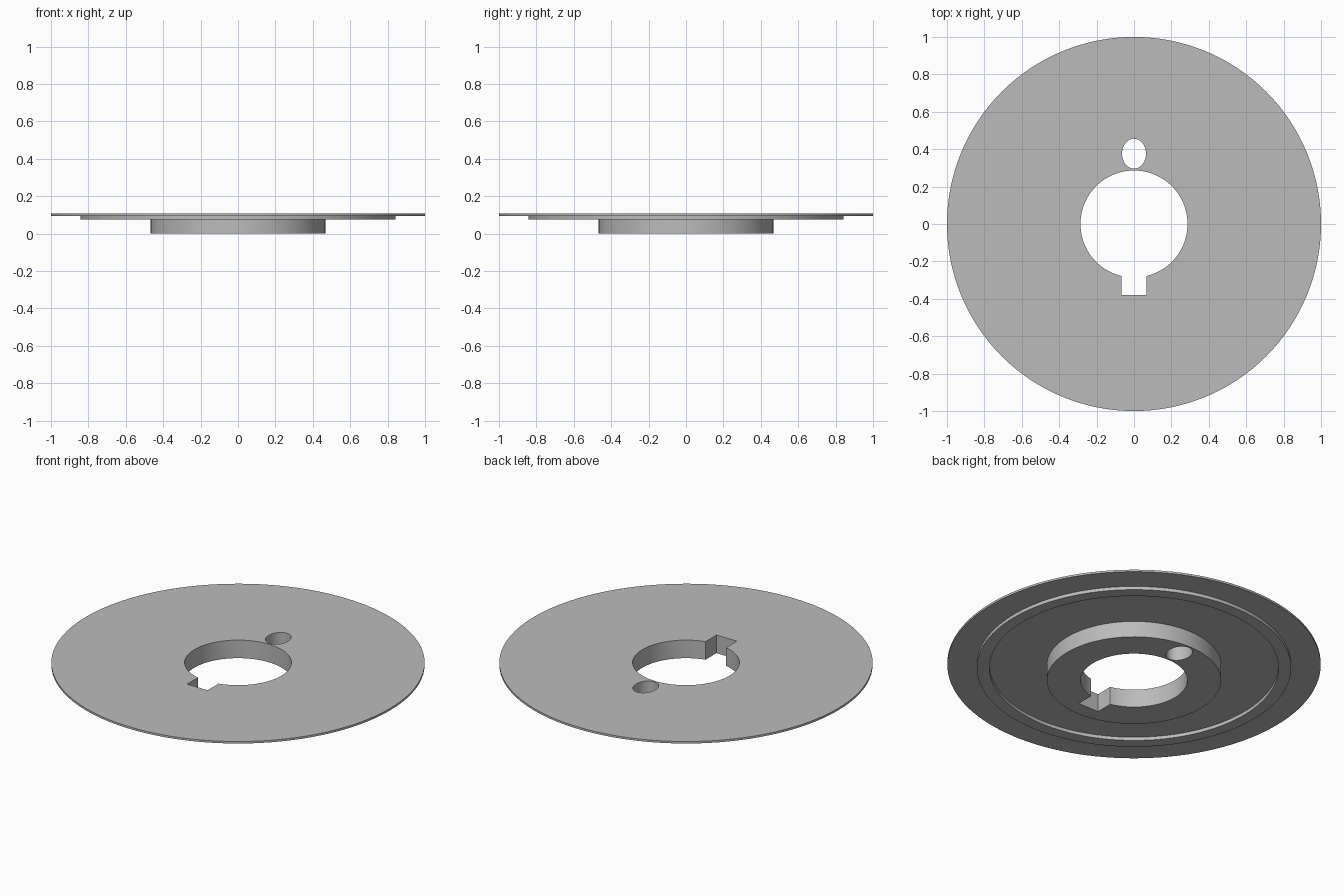
import bpy, bmesh, math
from mathutils import Matrix

cube = bpy.data.objects.get("Cube")
if cube:
    bpy.data.objects.remove(cube, do_unlink=True)

SEGMENTS = 128
BORE, HUB, RIB_IN, RIB_OUT, RIM = 0.286, 0.467, 0.774, 0.842, 1.0
RIB_Z, PLATE_Z, TOP_Z = 0.075, 0.095, 0.107

grey = bpy.data.materials.new("plain_grey")
grey.use_nodes = True
colour = (0.5, 0.5, 0.5, 1)
grey.diffuse_color = colour
grey.node_tree.nodes["Principled BSDF"].inputs["Base Color"].default_value = colour


def add_object(name, bm):
    bmesh.ops.recalc_face_normals(bm, faces=bm.faces[:])
    mesh = bpy.data.meshes.new(name)
    bm.to_mesh(mesh)
    bm.free()
    mesh.materials.append(grey)
    obj = bpy.data.objects.new(name, mesh)
    bpy.context.collection.objects.link(obj)
    return obj


def lathe(name, profile):
    """Sweep a closed (radius, height) profile around z."""
    bm = bmesh.new()
    rings = []
    for i in range(SEGMENTS):
        a = 2 * math.pi * i / SEGMENTS
        rings.append([bm.verts.new((r * math.cos(a), r * math.sin(a), z)) for r, z in profile])
    n = len(profile)
    for i, ring in enumerate(rings):
        after = rings[(i + 1) % SEGMENTS]
        for j in range(n):
            k = (j + 1) % n
            bm.faces.new((ring[j], after[j], after[k], ring[k]))
    return add_object(name, bm)


# Flanged disc: hub, recessed underside, raised rib and thin rim
disc = lathe("flanged_disc", [
    (BORE, 0), (HUB, 0), (HUB, PLATE_Z), (RIB_IN, PLATE_Z), (RIB_IN, RIB_Z),
    (RIB_OUT, RIB_Z), (RIB_OUT, PLATE_Z), (RIM, PLATE_Z), (RIM, TOP_Z), (BORE, TOP_Z)])

# Keyway cutter at the front of the bore
bm = bmesh.new()
bmesh.ops.create_cube(bm, size=1, matrix=Matrix.Translation((0, -0.28, 0.05))
                      @ Matrix.Diagonal((0.134, 0.2, 0.4, 1)))
keyway = add_object("keyway_cutter", bm)

# Oval pin hole cutter behind the bore
bm = bmesh.new()
bmesh.ops.create_cone(bm, cap_ends=True, segments=48, radius1=1, radius2=1, depth=1,
                      matrix=Matrix.Translation((0, 0.376, 0.05))
                      @ Matrix.Diagonal((0.064, 0.08, 0.4, 1)))
pin_hole = add_object("pin_hole_cutter", bm)

# Cut both openings and discard the cutters
bpy.ops.object.select_all(action="DESELECT")
disc.select_set(True)
bpy.context.view_layer.objects.active = disc
for cutter in (keyway, pin_hole):
    cutter.hide_render = True
    cut = disc.modifiers.new(cutter.name, "BOOLEAN")
    cut.operation = "DIFFERENCE"
    cut.solver = "EXACT"
    cut.object = cutter
    bpy.ops.object.modifier_apply(modifier=cut.name)
    bpy.data.objects.remove(cutter, do_unlink=True)

bpy.ops.object.shade_smooth_by_angle(angle=math.radians(30))
